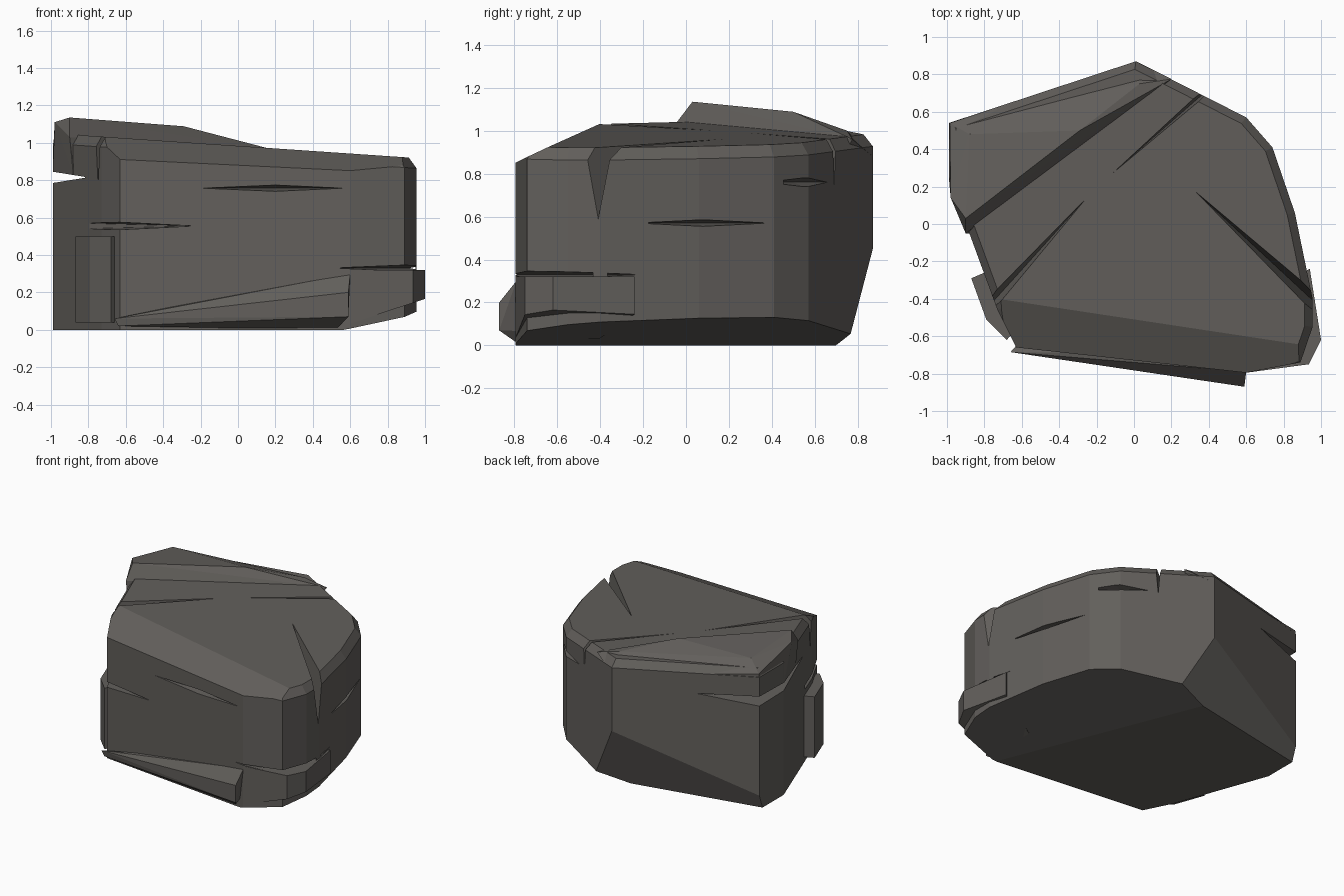
import bpy, bmesh
from mathutils import Vector

if "Cube" in bpy.data.objects:
    bpy.data.objects.remove(bpy.data.objects["Cube"])

stone = bpy.data.materials.new("dark_grey_stone")
stone.diffuse_color = (0.122, 0.114, 0.105, 1)
stone.use_nodes = True
stone.node_tree.nodes["Principled BSDF"].inputs["Base Color"].default_value = stone.diffuse_color
CORE = Vector((0, 0, .5))


def hull(name, pts, clips=()):
    """Flat-faced convex chunk, then trimmed by planes given as three points."""
    bm = bmesh.new()
    for p in pts:
        bm.verts.new(p)
    bmesh.ops.convex_hull(bm, input=bm.verts)
    for tri in clips:
        a, b, c = map(Vector, tri)
        n = (b - a).cross(c - a).normalized()
        if n.dot(CORE - a) > 0:
            n = -n
        bmesh.ops.bisect_plane(bm, geom=bm.verts[:] + bm.edges[:] + bm.faces[:],
                               plane_co=a, plane_no=n, clear_outer=True)
        left = [v.co.copy() for v in bm.verts]
        bm.clear()
        for co in left:
            bm.verts.new(co)
        bmesh.ops.remove_doubles(bm, verts=bm.verts, dist=0.002)
        bmesh.ops.convex_hull(bm, input=bm.verts)
        bmesh.ops.dissolve_limit(bm, angle_limit=0.01, verts=bm.verts, edges=bm.edges)
    loose = [v for v in bm.verts if not v.link_faces]
    bmesh.ops.delete(bm, geom=loose, context='VERTS')
    bmesh.ops.recalc_face_normals(bm, faces=bm.faces)
    me = bpy.data.meshes.new(name)
    bm.to_mesh(me)
    bm.free()
    me.materials.append(stone)
    ob = bpy.data.objects.new(name, me)
    bpy.context.collection.objects.link(ob)
    return ob


def prism(outline, z0, z1):
    return [(x, y, z) for x, y in outline for z in (z0, z1)]


def combine(ob, other, op):
    m = ob.modifiers.new(op, 'BOOLEAN')
    m.operation, m.solver, m.object = op, 'EXACT', other
    bpy.context.view_layer.objects.active = ob
    bpy.ops.object.modifier_apply(modifier=m.name)
    bpy.data.objects.remove(other)


def crack(tip, mouth, width):
    """Upright wedge: fine at the tip, wide and deep at the mouth."""
    t, m = Vector(tip), Vector(mouth)
    side = (m - t).cross(Vector((0, 0, 1))).normalized() * width / 2
    top = Vector((m.x, m.y, 1.12))
    return [t, m, top + side, top - side]


def slot(z, corners):
    """Flat wedge: each corner is x, y and its half opening."""
    return [(x, y, z + s * h) for x, y, h in corners for s in (-1, 1)]


def top_z(x):
    return .983 - .068 * x


def foot_z(x, y):
    return .2 * x + .08 * y - .05


# main boulder: walls from the footprint, trimmed top and underside
outline = [(.01, .87), (-.99, .54), (-.99, .25), (-.73, -.46), (-.63, -.66), (.6, -.795),
           (.89, -.74), (.955, -.55), (.955, -.4), (.86, .06), (.74, .41), (.6, .57)]
trims = [
    [(x, y, top_z(x)) for x, y in outline[::4]],
    [(x, y, foot_z(x, y)) for x, y in outline[::4]],
    [(.01, .87, .45), (.2, .77, .07), (-1, .5, 0)],
    [(-.4, -.45, 1.01), (.9, -.65, .92), (-.58, -.64, .92)],
]
# worn rim along every wall
for (ax, ay), (bx, by) in zip(outline, outline[1:] + outline[:1]):
    a, b = Vector((ax, ay, top_z(ax) - .055)), Vector((bx, by, top_z(bx) - .055))
    inward = Vector((ay - by, bx - ax, 0)).normalized() * .04
    trims.append([a, b, a + inward + Vector((0, 0, .055))])
body = hull("boulder", prism(outline, 0, 1.2), trims)

# raised slab at the back left
slab = [(-.9, -.05, 1.03), (-.9, .03, 1.135), (-.29, .5, 1.088), (.03, .75, 1.0),
        (.2, .775, .96), (-.98, .14, 1.11), (-.88, .48, 1.09), (-.985, .54, 1.02), (.01, .87, .88)]
slab += prism([outline[2], outline[1], (-.88, -.05), (.1, .7)], .82, .86)
combine(body, hull("raised_slab", slab), 'UNION')

# low left block, pushed out below the crack
block = prism([(-.8, -.26), (-.87, -.29), (-.79, -.51), (-.68, -.62), (-.5, -.4)], .04, .5)
combine(body, hull("left_block", block), 'UNION')

cuts = (
    # diagonal crack across the top, opening to both ends; crack to the right rim
    crack((-.19, .21, 1.03), (-.83, -.5, .74), .09),
    crack((-.15, .24, 1.01), (.42, .74, .72), .06),
    crack((.3, .2, .98), (1.0, -.45, .56), .14),
    # slots round the left side
    slot(.815, [(-.55, .72, 0), (-1.08, .6, .045), (-1.08, .1, .035), (-.8, -.24, 0), (-.82, .35, 0)]),
    slot(.555, [(-.22, -.72, 0), (-.75, -.74, .03), (-1.04, -.1, .02), (-.6, -.5, 0)]),
    # notch on the back right corner
    slot(.76, [(.4, .7, 0), (.66, .57, .03), (.72, .4, 0), (.53, .5, 0)]),
    # undercut above the right ledge
    slot(.33, [(.5, -.82, 0), (1.0, -.85, .025), (.93, -.2, 0), (.8, -.6, 0)]),
    # thin slits in the front and right faces
    slot(.757, [(-.2, -.71, 0), (.2, -.78, .02), (.58, -.8, 0), (.2, -.6, 0)]),
    slot(.57, [(.91, -.22, 0), (.9, .09, .02), (.75, .39, 0), (.7, .05, 0)]),
)
for pts in cuts:
    combine(body, hull("crack_cutter", pts), 'DIFFERENCE')

# sloping ledge along the foot of the front
hull("front_ledge", [
    (-.66, -.685, .06), (-.64, -.68, .02), (.32, -.815, .05), (.32, -.815, .13), (.59, -.87, .07),
    (.59, -.87, .2), (.6, -.79, .3), (-.22, -.69, .15), (.52, -.77, 0), (.5, -.5, .06), (-.5, -.5, .02)])

# ledge under the right front corner, sharing the tilted underside
ledge = [(.6, -.795), (.935, -.75), (1, -.62), (.94, -.24), (.6, -.4)]
hull("right_ledge", [(x, y, z) for x, y in ledge for z in (.32, .33 * (x - .5))])
